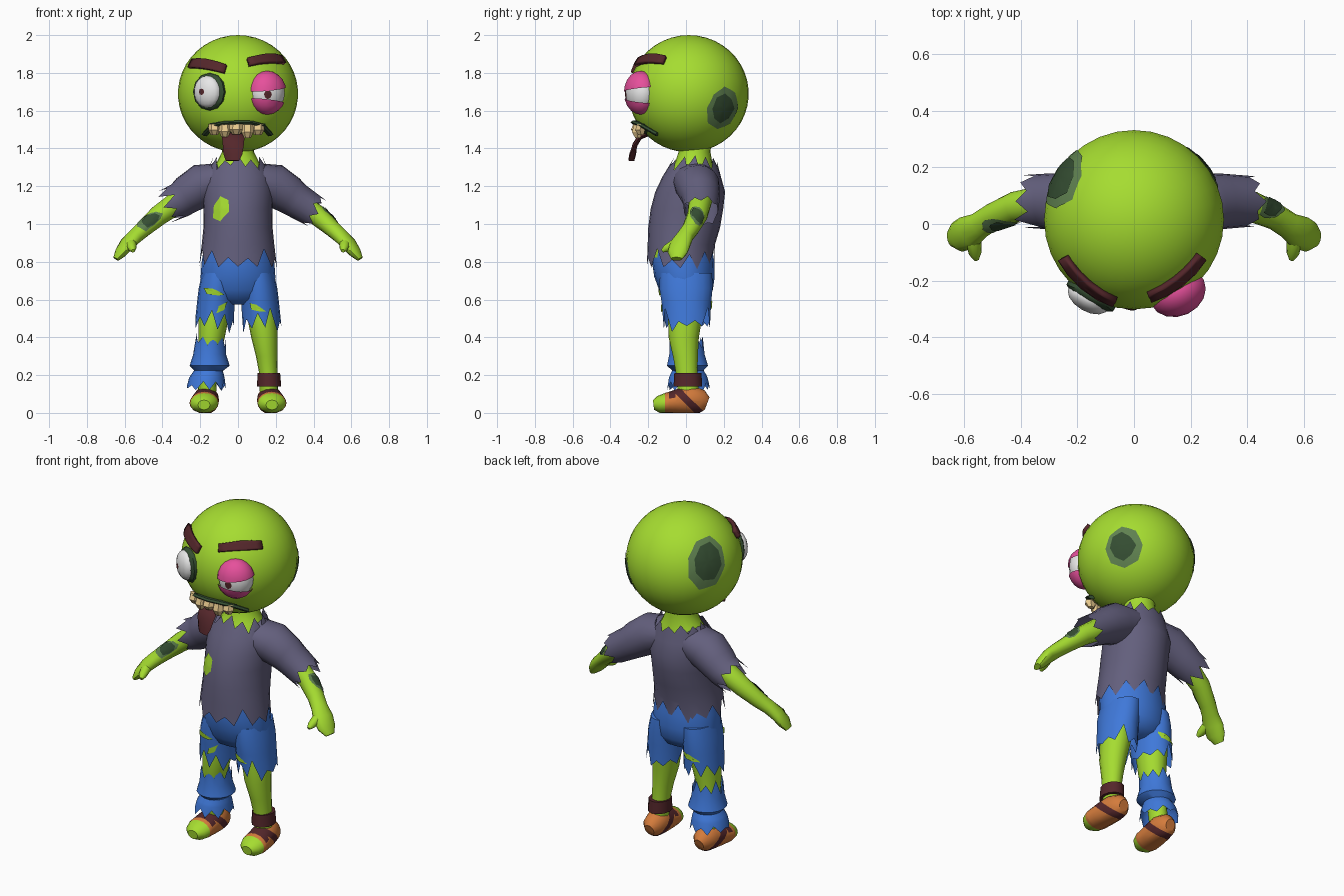
import bpy, bmesh, math, random
from mathutils import Vector, Matrix
from mathutils.bvhtree import BVHTree

if "Cube" in bpy.data.objects:
    bpy.data.objects.remove(bpy.data.objects["Cube"])

random.seed(4)

def material(name, r, g, b):
    m = bpy.data.materials.new(name)
    m.diffuse_color = (r, g, b, 1)
    m.use_nodes = True
    m.node_tree.nodes["Principled BSDF"].inputs["Base Color"].default_value = m.diffuse_color
    return m

SKIN = material("skin green", .38, .72, .03)
SHIRT = material("shirt grey violet", .125, .115, .205)
BLUE = material("trouser blue", .05, .19, .70)
PINK = material("eyelid pink", .79, .08, .33)
BROWN = material("dark brown", .09, .02, .024)
ORANGE = material("sandal orange", .66, .2, .045)
MOSS = material("wound edge green", .115, .22, .08)
DARK = material("wound dark green", .035, .075, .032)
WHITE = material("eye white", .82, .82, .82)
TOOTH = material("tooth cream", .83, .61, .28)

def finish(bm, name, mats, angle=40):
    bmesh.ops.recalc_face_normals(bm, faces=bm.faces)
    me = bpy.data.meshes.new(name)
    bm.to_mesh(me)
    bm.free()
    for m in mats:
        me.materials.append(m)
    me.shade_smooth()
    me.set_sharp_from_angle(angle=math.radians(angle))
    ob = bpy.data.objects.new(name, me)
    bpy.context.collection.objects.link(ob)
    return ob

def loft_mesh(rings, s=1, seg=20, path=False, tear0=0, tear1=0, caps=True):
    """Skin elliptical rings (x, y, z, a, b); torn ends get a ragged zigzag."""
    bm = bmesh.new()
    c = [Vector((r[0] * s, r[1], r[2])) for r in rings]
    pts = []
    for k, r in enumerate(rings):
        u, v = Vector((1, 0, 0)), Vector((0, 1, 0))
        if path:
            t = (c[min(k + 1, len(c) - 1)] - c[max(k - 1, 0)]).normalized()
            u = Vector((0, 0, 1)).cross(t).normalized()
            v = t.cross(u)
        pts.append([c[k] + u * r[3] * math.cos(2 * math.pi * i / seg)
                    + v * r[4] * math.sin(2 * math.pi * i / seg) for i in range(seg)])
    for amp, end, inner in ((tear0, 0, 1), (tear1, -1, -2)):
        if amp:
            pts[end] = [p.lerp(q, amp * (random.uniform(.45, 1) if i % 2 else random.uniform(0, .3)))
                        for i, (p, q) in enumerate(zip(pts[end], pts[inner]))]
    vs = [[bm.verts.new(p) for p in ring] for ring in pts]
    for a, b in zip(vs, vs[1:]):
        for i in range(seg):
            j = (i + 1) % seg
            bm.faces.new((a[i], a[j], b[j], b[i]))
    if caps and not tear0:
        bm.faces.new(vs[0])
    if caps and not tear1:
        bm.faces.new(vs[-1])
    return bm

def loft(name, rings, mat, angle=40, **kw):
    return finish(loft_mesh(rings, **kw), name, [mat], angle)

def ball(name, centre, radii, mat, seg=24, yaw=0, cuts=()):
    bm = bmesh.new()
    bmesh.ops.create_uvsphere(bm, u_segments=seg, v_segments=max(6, seg * 2 // 3), radius=1)
    bm.transform(Matrix.Translation(centre) @ Matrix.Rotation(math.radians(yaw), 4, 'Z')
                 @ Matrix.Diagonal((*radii, 1)))
    for co, no in cuts:
        bmesh.ops.bisect_plane(bm, geom=bm.verts[:] + bm.edges[:] + bm.faces[:],
                               plane_co=co, plane_no=no, clear_outer=True)
    return finish(bm, name, [mat])

def decal(name, target, centre, normal, outline, mat, turn=0, lift=.004, thick=0):
    """Lay a star-shaped outline onto the surface of a target part."""
    src = bmesh.new()
    src.from_mesh(target.data)
    tree = BVHTree.FromBMesh(src)
    n = Vector(normal).normalized()
    u = Vector((-n.y, n.x, 0)).normalized()
    rot = Matrix.Rotation(math.radians(turn), 3, n)
    u, v = rot @ u, rot @ n.cross(u)
    edge = []
    for (x0, y0), (x1, y1) in zip(outline, outline[1:] + outline[:1]):
        edge += [(x0 + (x1 - x0) * k / 4, y0 + (y1 - y0) * k / 4) for k in range(4)]
    bm = bmesh.new()

    def put(x, y):
        loc, nor, _, _ = tree.find_nearest(Vector(centre) + u * x + v * y)
        return bm.verts.new(loc + nor * lift)
    mid = put(0, 0)
    rows = [[put(x * f, y * f) for x, y in edge] for f in (.33, .67, 1)]
    for i in range(len(edge)):
        j = (i + 1) % len(edge)
        bm.faces.new((mid, rows[0][i], rows[0][j]))
        for a, b in zip(rows, rows[1:]):
            bm.faces.new((a[i], b[i], b[j], a[j]))
    src.free()
    ob = finish(bm, name, [mat])
    if thick:
        mod = ob.modifiers.new("thickness", 'SOLIDIFY')
        mod.thickness, mod.offset = thick, 1
    return ob

def blob(rx, ry, n=8, rough=.12):
    return [(rx * math.cos(2 * math.pi * i / n) * k, ry * math.sin(2 * math.pi * i / n) * k)
            for i in range(n) for k in [1 + random.uniform(-rough, rough)]]

def wound(name, target, centre, normal, rx, ry, turn=0):
    decal(name + "_edge", target, centre, normal, blob(rx, ry), MOSS, turn, .004)
    decal(name + "_core", target, centre, normal, blob(rx * .66, ry * .7), DARK, turn, .008)

# Head with two rotten patches
HC = Vector((0, .015, 1.69))
head = ball("head", HC, (.318, .317, .31), SKIN, 32)
def head_y(x, z):
    return HC.y - math.sqrt(max(.001, .0995 - x * x - (z - HC.z) ** 2))
for nm, d, rx, ry, turn in (("left_head_wound", Vector((-.82, .48, .33)), .125, .16, -20),
                            ("right_head_wound", Vector((.245, .18, -.08)), .105, .115, 0)):
    wound(nm, head, HC + d.normalized() * .31, d, rx, ry, turn)

# Brows
bar = [(-.125, -.022), (.125, -.026), (.12, .022), (-.12, .026)]
decal("left_brow", head, (-.16, -.2, 1.835), (-.16, -.2, .13), bar, BROWN, -6, 0, .022)
decal("right_brow", head, (.15, -.195, 1.868), (.15, -.19, .17), bar, BROWN, 3, 0, .022)

# Wide left eye
ball("left_eye_socket", (-.15, -.25, 1.70), (.1, .04, .1), DARK, 10, -30)
left_eye = ball("left_eye", (-.162, -.264, 1.70), (.08, .045, .085), WHITE, 14, -30)
decal("left_pupil", left_eye, (-.2, -.31, 1.70), (-.3, -1, 0), blob(.019, .019, 8, 0), BROWN)

# Swollen right eye with two lids
EC = (.155, -.24, 1.695)
right_eye = ball("right_eye", EC, (.096, .077, .106), WHITE, 16, 25)
ball("upper_lid", EC, (.105, .086, .116), PINK, 16, 25, [((.155, -.24, 1.713), (.08, .1, -1))])
ball("lower_lid", EC, (.105, .086, .116), PINK, 16, 25, [((.155, -.24, 1.652), (.1, .1, 1))])
decal("right_pupil", right_eye, (.16, -.33, 1.685), (.1, -1, 0), blob(.023, .025, 8, 0), BROWN)

# Mouth, upper lip, teeth and tongue
decal("mouth", head, (0, -.25, 1.495), (0, -.26, -.19),
      [(-.17, -.035), (0, -.05), (.16, -.035), (.165, .01), (.09, .045), (-.1, .045), (-.17, .02)], DARK)
lip = [(-.175, 1.475), (-.14, 1.515), (-.07, 1.535), (0, 1.538), (.07, 1.537), (.13, 1.52), (.17, 1.475)]
loft("upper_lip", [(x, head_y(x, z) - .012, z, .02, .011) for x, z in lip], DARK, seg=6, path=True)
for i, (x, w, h) in enumerate(((-.125, .03, .055), (-.07, .03, .065), (-.01, .034, .05),
                               (.05, .03, .07), (.105, .032, .055))):
    y = head_y(x, 1.515) - .012
    loft(f"tooth_{i + 1}", [(x, y, 1.53, w, .022), (x, y - .006, 1.53 - h * .6, w * 1.08, .03),
                            (x, y, 1.525 - h, w * .6, .016)], TOOTH, 30, seg=6)
loft("tongue", [(-.025, -.18, 1.485, .05, .012), (-.025, -.245, 1.46, .06, .014),
                (-.025, -.27, 1.42, .056, .014), (-.027, -.282, 1.37, .052, .013),
                (-.03, -.29, 1.335, .038, .01)], BROWN, seg=8, path=True)

# Neck and body under the clothes
loft("body", [(0, .05, 1.46, .085, .085), (0, .045, 1.38, .085, .085), (0, .04, 1.32, .115, .10),
              (0, .03, 1.26, .155, .125), (0, .02, 1.17, .168, .16), (0, -.01, 1.0, .165, .17),
              (0, -.03, .82, .175, .15)], SKIN)

# Ragged shirt with a hole
shirt = loft("shirt", [(0, .05, 1.365, .125, .105), (0, .03, 1.25, .178, .155), (0, .022, 1.17, .187, .185),
                       (0, .005, 1.08, .182, .192), (0, -.01, .98, .183, .19), (0, -.025, .89, .192, .178),
                       (0, -.03, .76, .208, .178)], SHIRT, seg=24, tear0=.9, tear1=.85)
decal("shirt_hole", shirt, (-.1, -.18, 1.085), (-.3, -1, 0),
      [(-.055, .02), (-.01, .07), (.05, .045), (.05, -.02), (0, -.07), (-.055, -.05)], SKIN)

# Sleeves, arms and thumbs
arms = {}
for s, side in ((1, "right"), (-1, "left")):
    out = (.43, .08, 1.05, .088, .082) if s > 0 else (.40, .08, 1.085, .092, .088)
    loft(side + "_sleeve", [(.08, .045, 1.235, .12, .09), (.19, .06, 1.205, .118, .115),
                            (.27, .075, 1.155, .105, .103), (.31, .08, 1.125, .098, .094), out],
         SHIRT, s=s, path=True, seg=16, tear1=.6 if s > 0 else .95)
    arms[s] = loft(side + "_arm", [(.15, .06, 1.21, .07, .07), (.32, .075, 1.115, .062, .062),
                                   (.42, .06, 1.045, .054, .054), (.50, .025, .975, .047, .044),
                                   (.545, -.005, .935, .047, .04), (.585, -.03, .895, .06, .036),
                                   (.62, -.045, .85, .055, .03), (.646, -.05, .815, .03, .016)],
                   SKIN, s=s, path=True, seg=14)
    loft(side + "_thumb", [(.565, -.02, .915, .028, .028), (.565, -.07, .89, .027, .025),
                           (.56, -.105, .87, .022, .02), (.556, -.125, .858, .01, .01)],
         SKIN, s=s, path=True, seg=10)
wound("right_arm_wound", arms[1], (.48, .06, 1.035), (.6, .25, .7), .04, .07)
wound("left_arm_wound", arms[-1], (-.46, 0, 1.015), (-.3, -.8, .5), .075, .042, 42)

# Trousers: hips and two torn legs
hips = loft("trouser_hips", [(0, -.02, .89, .178, .155), (0, -.015, .8, .192, .165), (0, -.008, .72, .198, .16),
                             (0, 0, .65, .192, .142), (0, 0, .6, .15, .11), (0, 0, .575, .08, .06)], BLUE)
shorts = {}
for s, side in ((1, "right"), (-1, "left")):
    shorts[s] = loft(side + "_trouser_leg", [(.1, 0, .74, .09, .14), (.112, 0, .66, .096, .143),
                     (.118, .002, .585, .099, .133), (.128, .005, .42, .106, .122)],
                     BLUE, s=s, seg=18, tear1=.85)
    loft(side + "_leg", [(.12, 0, .64, .085, .1), (.13, -.005, .5, .08, .09), (.14, -.012, .4, .07, .08),
                         (.152, -.003, .3, .057, .066), (.16, .003, .22, .05, .058),
                         (.165, .015, .08, .048, .055)], SKIN, s=s, seg=16)
sliver = [(-.075, .025), (0, .018), (.075, -.02), (.02, -.018), (-.04, -.01)]
decal("left_thigh_tear", shorts[-1], (-.13, -.14, .64), (-.25, -1, 0), sliver, SKIN, lift=.007)
decal("left_knee_tear", shorts[-1], (-.075, -.13, .56), (.1, -1, 0), [(x * .6, -y) for x, y in sliver][::-1],
      SKIN, 10, .006)
decal("right_thigh_tear", shorts[1], (.095, -.135, .555), (0, -1, 0), [(x * .8, y) for x, y in sliver], SKIN,
      lift=.006)
decal("left_back_tear", shorts[-1], (-.12, .14, .57), (-.1, 1, 0), sliver, SKIN, lift=.006)

# Leftover trouser cuff on the left shin, and the ankle band on the right
loft("cuff_upper", [(-.145, 0, .42, .078, .088), (-.15, .005, .31, .087, .095), (-.15, .008, .25, .106, .11),
                    (-.155, .01, .222, .075, .082)], BLUE, seg=18, tear0=.85)
loft("cuff_lower", [(-.155, .01, .232, .072, .08), (-.162, .012, .2, .088, .098), (-.165, .012, .185, .094, .104),
                    (-.17, .015, .115, .108, .118)], BLUE, seg=18, tear1=.8)
loft("ankle_band", [(.165, .01, .14, .064, .076), (.163, .01, .21, .06, .072)], BROWN, seg=12)

# Wrapped feet: bare toes, orange wraps, a diagonal brown strap
for s, side in ((1, "right"), (-1, "left")):
    bm = loft_mesh([(.165, .112, .05, .03, .035), (.165, .085, .06, .056, .062), (.168, .03, .068, .068, .075),
                    (.175, -.04, .06, .074, .066), (.18, -.1, .052, .077, .055), (.18, -.145, .045, .062, .045),
                    (.18, -.172, .042, .032, .026)], s=s, seg=16, path=True)
    for co, no in (((0, -.112, 0), (0, 1, 0)), ((0, .1, 0), (0, 1, 1)), ((0, .045, 0), (0, 1, 1)),
                   ((0, -.055, .1), (0, 1, 0)), ((0, -.09, .1), (0, 1, 0))):
        bmesh.ops.bisect_plane(bm, geom=bm.verts[:] + bm.edges[:] + bm.faces[:], plane_co=co, plane_no=no)
    for f in bm.faces:
        m = f.calc_center_median()
        if m.y < -.112:
            f.material_index = 1
        elif .045 < m.y + m.z < .1 or (-.09 < m.y < -.055 and m.z > .085):
            f.material_index = 2
    for v in bm.verts:
        v.co.z = max(v.co.z, 0)
    finish(bm, side + "_foot", [ORANGE, SKIN, BROWN])
